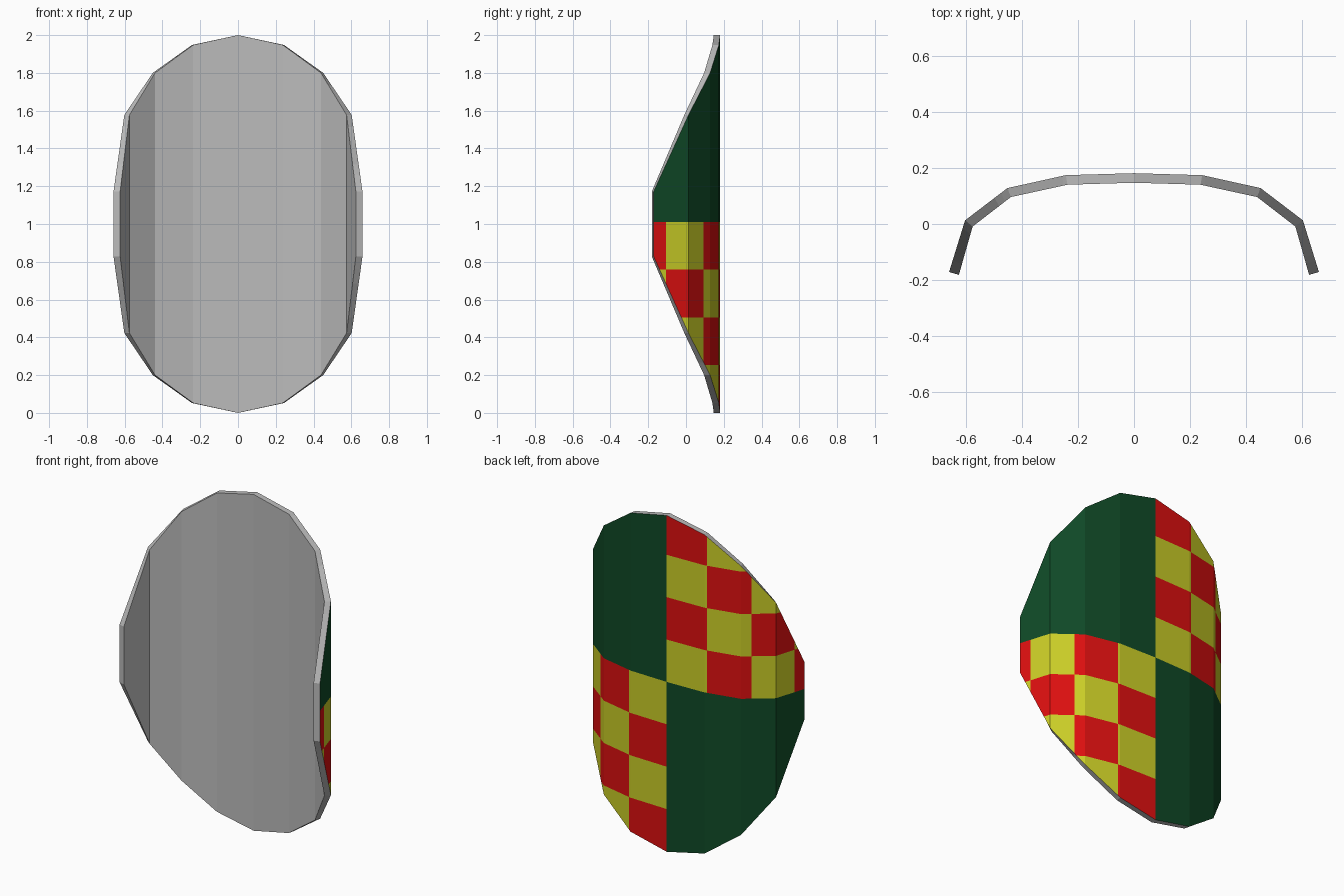
import bpy, bmesh, math

if "Cube" in bpy.data.objects:
    bpy.data.objects.remove(bpy.data.objects["Cube"])

# Half profile from the centre line to the side edge:
# outer x, outer y, inner x, inner y, half height
PROFILE = [(0.0, 0.181, 0.0, 0.147, 1.0),
           (0.243, 0.174, 0.237, 0.140, 0.948),
           (0.451, 0.128, 0.439, 0.096, 0.80),
           (0.602, 0.013, 0.575, -0.009, 0.577),
           (0.659, -0.171, 0.624, -0.181, 0.172)]
MID, CELL_W, CELL_H = 1.01, 0.257, 0.252


def material(name, rgb):
    m = bpy.data.materials.new(name)
    m.diffuse_color = (*rgb, 1)
    m.use_nodes = True
    m.node_tree.nodes["Principled BSDF"].inputs["Base Color"].default_value = m.diffuse_color
    return m


# Insert extra columns where the check pattern changes, measured along the curve
columns = [(0.0, PROFILE[0])]
arc = 0.0
for a, b in zip(PROFILE, PROFILE[1:]):
    length = math.hypot(b[0] - a[0], b[1] - a[1])
    for k in range(1, 4):
        t = (k * CELL_W - arc) / length
        if 0.01 < t < 0.99:
            columns.append((k * CELL_W, tuple(p + (q - p) * t for p, q in zip(a, b))))
    arc += length
    columns.append((arc, b))

bm = bmesh.new()


def quad(verts, mat=0):
    bm.faces.new(verts).material_index = mat


# Curved shield plate: outer skin, inner skin and rim for both halves
for side, s in enumerate((1, -1)):
    rows = []
    for _, (ox, oy, ix, iy, h) in columns:
        rows.append([bm.verts.new((s * x, y, z)) for x, y, z in
                     ((ox, oy, 1 + h), (ox, oy, 1 - h), (ix, iy, 1 - h), (ix, iy, 1 + h))])
    for i, (p, q) in enumerate(zip(rows, rows[1:])):
        cell = int((columns[i][0] + columns[i + 1][0]) / 2 / CELL_W)
        for e in range(4):  # edge 0 is the outer skin; tag it with its check column
            f = (e + 1) % 4
            quad((p[e], p[f], q[f], q[e]), 1 + min(cell, 3) + 4 * side if e == 0 else 0)
    quad(rows[-1])
bmesh.ops.remove_doubles(bm, verts=bm.verts, dist=1e-5)

# Cut the check rows
for k in range(-3, 4):
    bmesh.ops.bisect_plane(bm, geom=bm.verts[:] + bm.edges[:] + bm.faces[:],
                           plane_co=(0, 0, MID + k * CELL_H), plane_no=(0, 0, 1))
bmesh.ops.recalc_face_normals(bm, faces=bm.faces)

# Quartered paint: two green quarters, two checked quarters
for f in bm.faces:
    tag = f.material_index
    if tag == 0:
        continue
    side, cell = divmod(tag - 1, 4)
    z = f.calc_center_median().z - MID
    if (side == 0) == (z > 0):
        f.material_index = 1
    else:
        f.material_index = 2 + (cell + int(abs(z) / CELL_H)) % 2

mesh = bpy.data.meshes.new("shield")
bm.to_mesh(mesh)
bm.free()
for name, rgb in (("grey metal", (0.5, 0.5, 0.5)), ("dark green", (0.005, 0.068, 0.02)),
                  ("yellow", (0.6, 0.62, 0.02)), ("red", (0.73, 0.005, 0.005))):
    mesh.materials.append(material(name, rgb))
bpy.context.collection.objects.link(bpy.data.objects.new("shield", mesh))
